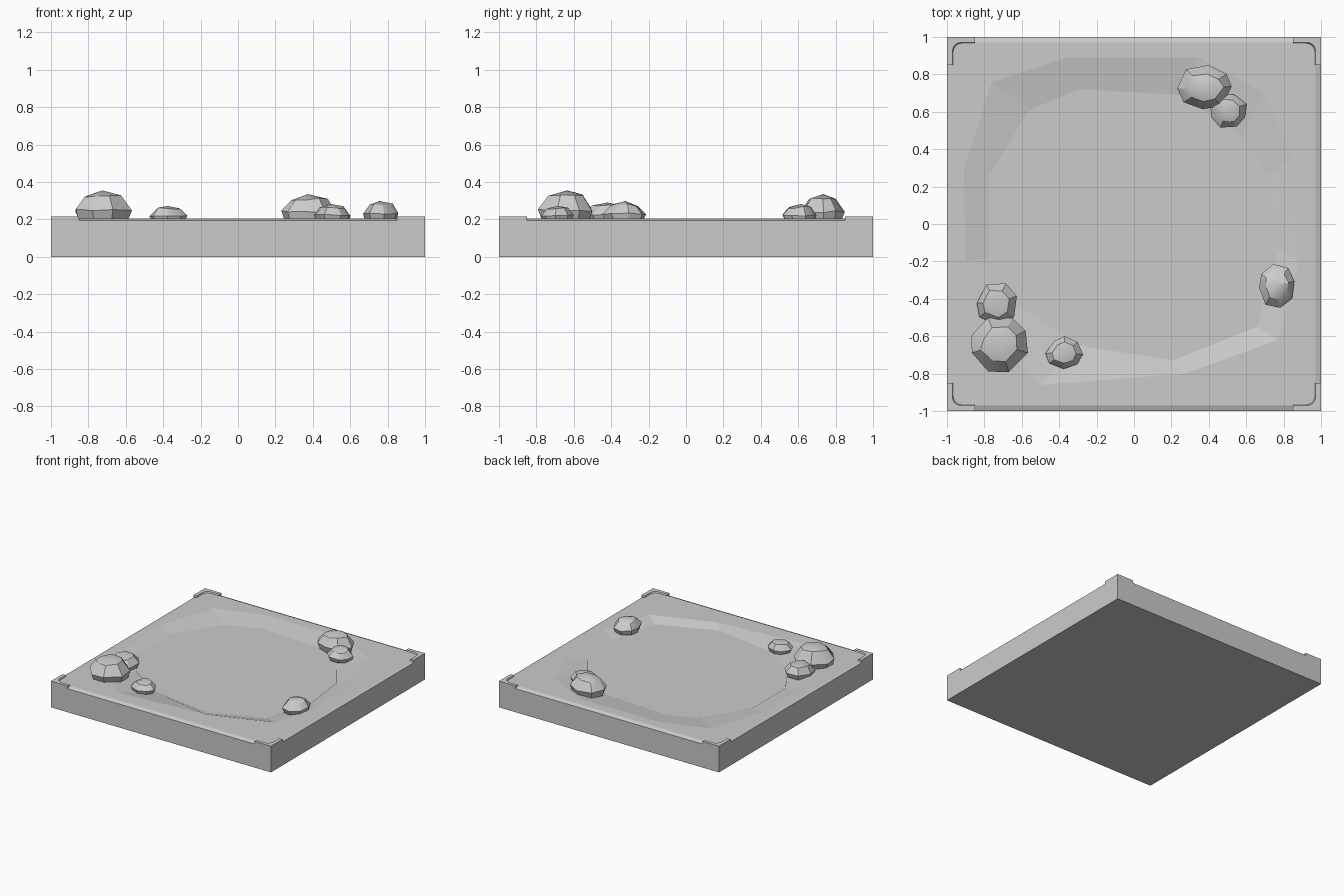
import bpy, bmesh, random
from math import cos, sin, pi, radians

if "Cube" in bpy.data.objects:
    bpy.data.objects.remove(bpy.data.objects["Cube"])

TOP = 0.205      # ground level
EDGE = 0.193     # lowered outer lip
FLOOR = 0.176    # basin floor
POND = 0.181     # pond surface

BANK = [(-.91, .3), (-.76, .76), (-.36, .89), (.35, .89), (.70, .70), (.84, .35),
        (.88, -.2), (.77, -.62), (.27, -.80), (-.5, -.86), (-.78, -.6), (-.9, -.2)]
SHORE = [(-.78, .25), (-.56, .61), (-.29, .72), (.25, .69), (.57, .47), (.72, .26),
         (.77, -.14), (.66, -.55), (.21, -.73), (-.29, -.65), (-.62, -.44), (-.78, -.18)]


def finish(bm, name, smooth=None):
    bmesh.ops.recalc_face_normals(bm, faces=bm.faces)
    if len(bm.faces) == 1:                      # a lone sheet faces upwards
        for f in bm.faces:
            if f.normal.z < 0:
                f.normal_flip()
    mesh = bpy.data.meshes.new(name)
    bm.to_mesh(mesh)
    bm.free()
    ob = bpy.data.objects.new(name, mesh)
    bpy.context.collection.objects.link(ob)
    if smooth:
        bpy.ops.object.select_all(action='DESELECT')
        ob.select_set(True)
        bpy.context.view_layer.objects.active = ob
        bpy.ops.object.shade_smooth_by_angle(angle=radians(smooth))
    return ob


def ring(bm, pts, z):
    return [bm.verts.new((x, y, z)) for x, y in pts]


def skin(bm, a, b):
    n = len(a)
    for i in range(n):
        j = (i + 1) % n
        bm.faces.new((a[i], a[j], b[j], b[i]))


def square(h):
    return [(-h, -h), (h, -h), (h, h), (-h, h)]


# Ground tile: walls, sloping lip, flat surround and shallow basin
bm = bmesh.new()
bottom, lip, rim = ring(bm, square(1), 0), ring(bm, square(1), EDGE), ring(bm, square(.97), TOP)
bank, shore = ring(bm, BANK, TOP), ring(bm, SHORE, FLOOR)
bm.faces.new(bottom)
skin(bm, bottom, lip)
skin(bm, lip, rim)
skin(bm, bank, shore)
edges = [bm.edges.get((rim[i], rim[(i + 1) % 4])) for i in range(4)]
edges += [bm.edges.get((bank[i], bank[(i + 1) % 12])) for i in range(12)]
bmesh.ops.triangle_fill(bm, edges=edges, use_beauty=True, normal=(0, 0, 1))
bm.faces.new(shore)
finish(bm, "ground_tile")

# Pond surface lying in the basin
bm = bmesh.new()
bm.faces.new(ring(bm, SHORE, POND)).normal_update()
finish(bm, "pond_surface")


# Raised corner guards: L-shaped walls with a rounded, sloping inside face
def guard_outline(sx, sy, t):
    r = .045
    arc = [(t - r + r * cos(a * pi / 8), t - r + r * sin(a * pi / 8)) for a in range(5)]
    pts = [(1, 1), (1, .85), (t, .85)] + arc + [(.85, t), (.85, 1)]
    return [(x * sx, y * sy) for x, y in pts]


def corner_guard(sx, sy, name):
    bm = bmesh.new()
    lo = ring(bm, guard_outline(sx, sy, .957), EDGE - .01)
    hi = ring(bm, guard_outline(sx, sy, .971), .215)
    skin(bm, lo, hi)
    bm.faces.new(lo)
    bm.faces.new(hi)
    finish(bm, name)


for sx, u in ((-1, "left"), (1, "right")):
    for sy, v in ((-1, "front"), (1, "back")):
        corner_guard(sx, sy, f"corner_guard_{v}_{u}")


# Faceted boulders: irregular rings closed with a low peak
def boulder(name, x, y, rx, ry, top, sides, seed):
    rnd = random.Random(seed)
    base = .19
    turn = rnd.uniform(0, pi)
    shape = [(turn + 2 * pi * (i + rnd.uniform(-.15, .15)) / sides, rnd.uniform(.97, 1.06))
             for i in range(sides)]
    bm = bmesh.new()
    rings = []
    for scale, h, wob in ((.87, 0, 0), (1, .36, .05), (.64, .82, .07)):
        vs = []
        for a, k in shape:
            z = base + (top - base) * (h + rnd.uniform(-wob, wob))
            s = scale * (k + rnd.uniform(-wob, wob))
            vs.append(bm.verts.new((x + rx * s * cos(a), y + ry * s * sin(a), z)))
        rings.append(vs)
    skin(bm, rings[0], rings[1])
    skin(bm, rings[1], rings[2])
    bm.faces.new(rings[0])
    peak = bm.verts.new((x - rx * .05, y + ry * .05, top))
    for i in range(sides):
        bm.faces.new((rings[2][i], rings[2][(i + 1) % sides], peak))
    finish(bm, name, smooth=32)


boulder("boulder_left_large", -.718, -.643, .155, .148, .355, 8, 1)
boulder("boulder_left_small", -.735, -.425, .11, .115, .29, 7, 2)
boulder("boulder_front", -.372, -.688, .098, .083, .272, 8, 3)
boulder("boulder_back_large", .38, .728, .143, .12, .335, 8, 4)
boulder("boulder_back_small", .505, .61, .102, .094, .282, 8, 5)
boulder("boulder_right", .762, -.33, .098, .118, .298, 8, 6)
